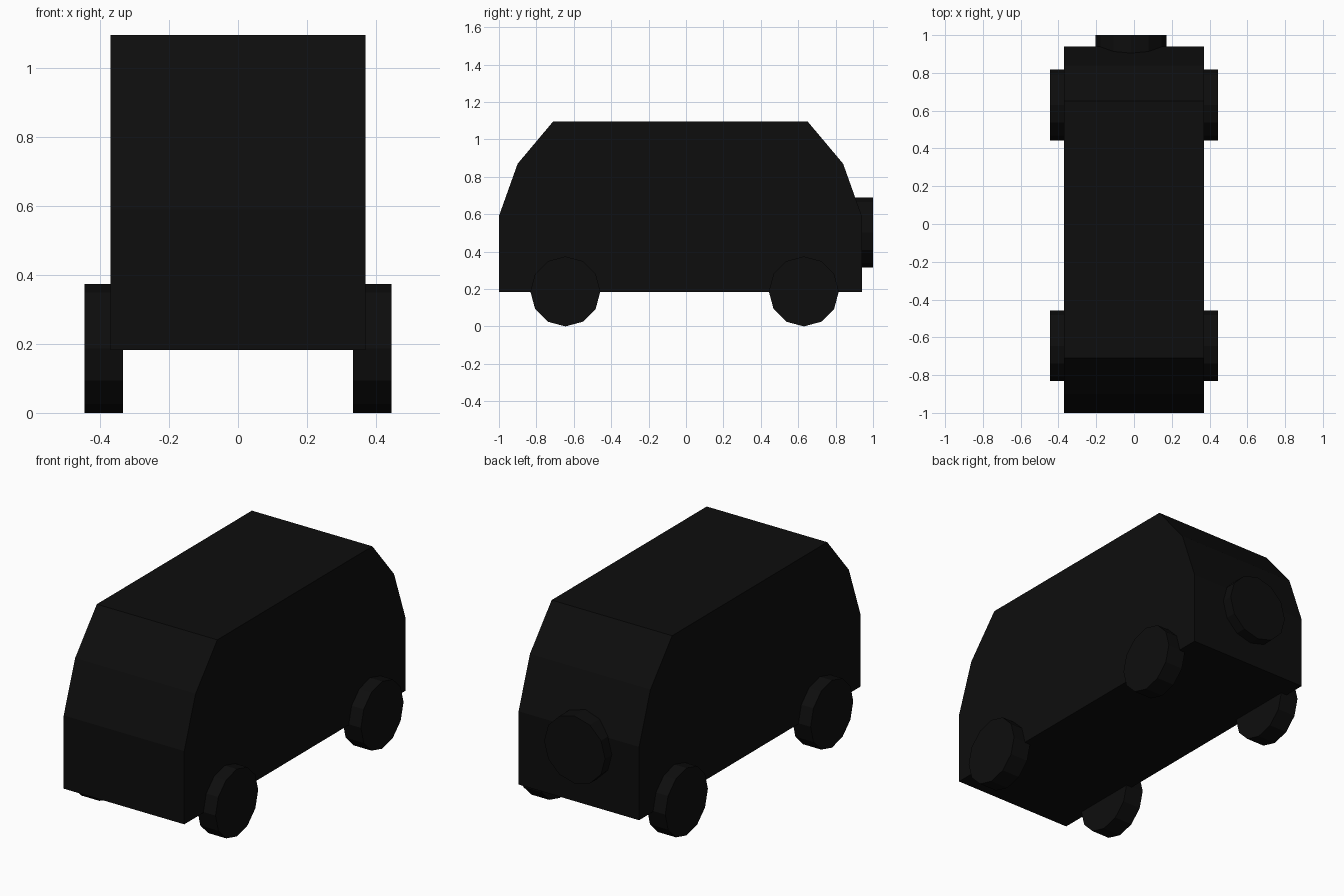
import bpy
import bmesh
from math import pi

cube = bpy.data.objects.get("Cube")
if cube:
    bpy.data.objects.remove(cube, do_unlink=True)


def make_material(name, colour):
    mat = bpy.data.materials.new(name)
    mat.use_nodes = True
    mat.diffuse_color = colour
    mat.node_tree.nodes["Principled BSDF"].inputs["Base Color"].default_value = colour
    return mat


black = make_material("black", (0.004, 0.004, 0.004, 1))

WHEEL_RADIUS = 0.187
WHEEL_WIDTH = 0.111
BODY_HALF_WIDTH = 0.37


def add_wheel(name, location, rotation):
    bpy.ops.mesh.primitive_cylinder_add(
        vertices=12, radius=WHEEL_RADIUS, depth=WHEEL_WIDTH,
        location=location, rotation=rotation)
    wheel = bpy.context.object
    wheel.name = name
    wheel.data.materials.append(black)
    return wheel


# Van body: side profile extruded across the width
profile = [(-1, 0.183), (-1, 0.59), (-0.9, 0.87), (-0.71, 1.096),
           (0.65, 1.096), (0.84, 0.87), (0.94, 0.59), (0.94, 0.183)]
bm = bmesh.new()
side = bm.faces.new([bm.verts.new((-BODY_HALF_WIDTH, y, z)) for y, z in profile])
extruded = bmesh.ops.extrude_face_region(bm, geom=[side])["geom"]
bmesh.ops.translate(bm, vec=(2 * BODY_HALF_WIDTH, 0, 0),
                    verts=[v for v in extruded if isinstance(v, bmesh.types.BMVert)])
# Close the starting side if the extrusion consumed it
bmesh.ops.holes_fill(bm, edges=[e for e in bm.edges if e.is_boundary])
bmesh.ops.recalc_face_normals(bm, faces=bm.faces)
mesh = bpy.data.meshes.new("body")
bm.to_mesh(mesh)
bm.free()
mesh.materials.append(black)
body = bpy.data.objects.new("body", mesh)
bpy.context.collection.objects.link(body)

# Four road wheels
for end, y in (("front", -0.645), ("rear", 0.63)):
    for hand, sign in (("left", 1), ("right", -1)):
        add_wheel(f"{end}_{hand}_wheel", (sign * 0.389, y, WHEEL_RADIUS), (0, pi / 2, 0))

# Spare wheel on the back, a vertex pointing up
add_wheel("spare_wheel", (-0.016, 1 - WHEEL_WIDTH / 2, 0.502), (pi / 2, 0, 0))
